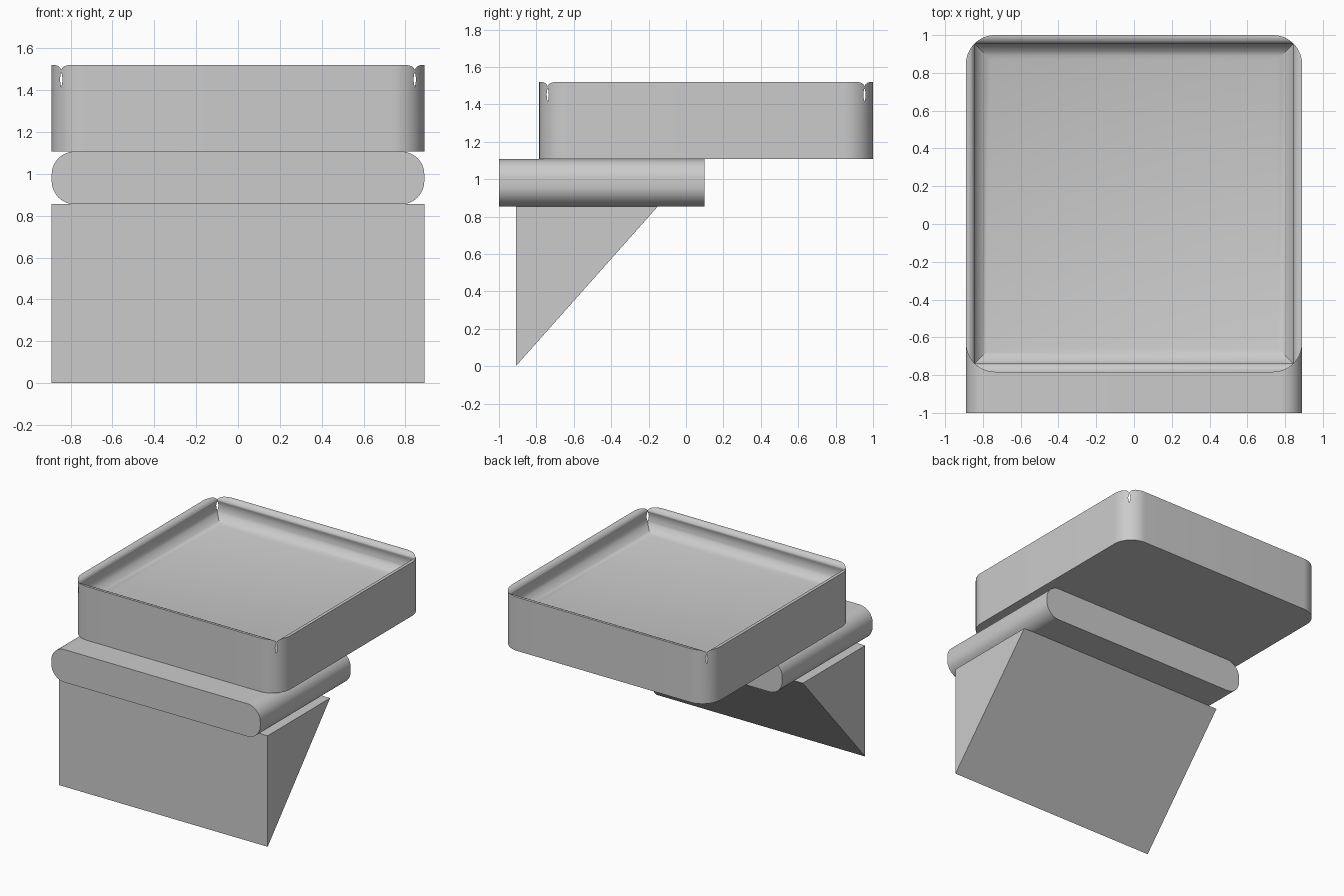
import bpy, math
from math import radians

if "Cube" in bpy.data.objects:
    bpy.data.objects.remove(bpy.data.objects["Cube"])


def make_object(name, verts, faces):
    mesh = bpy.data.meshes.new(name)
    mesh.from_pydata(verts, [], faces)
    mesh.update()
    obj = bpy.data.objects.new(name, mesh)
    bpy.context.collection.objects.link(obj)
    return obj


def loft(name, rings):
    """Skin a stack of equal-length closed rings and cap both ends."""
    n = len(rings[0])
    verts = [p for ring in rings for p in ring]
    faces = [tuple(range(n))[::-1]]
    for k in range(len(rings) - 1):
        for i in range(n):
            j = (i + 1) % n
            faces.append((k * n + i, k * n + j, (k + 1) * n + j, (k + 1) * n + i))
    faces.append(tuple(range((len(rings) - 1) * n, len(rings) * n)))
    return make_object(name, verts, faces)


def rounded_rect(u0, u1, v0, v1, r, steps=12):
    """Counter-clockwise rounded rectangle outline."""
    pts = []
    corners = [(u1 - r, v1 - r), (u0 + r, v1 - r), (u0 + r, v0 + r), (u1 - r, v0 + r)]
    for q, (cu, cv) in enumerate(corners):
        for s in range(steps + 1):
            a = radians(90 * (q + s / steps))
            pts.append((cu + r * math.cos(a), cv + r * math.sin(a)))
    return pts


def smooth(obj, angle):
    bpy.ops.object.select_all(action='DESELECT')
    obj.select_set(True)
    bpy.context.view_layer.objects.active = obj
    bpy.ops.object.shade_smooth_by_angle(angle=radians(angle))


W = 0.89

# Wedge-shaped support below
wedge = [(-0.91, 0.0), (-0.15, 0.855), (-0.91, 0.855)]
loft("wedge_support", [[(x, y, z) for y, z in wedge] for x in (-W, W)])

# Slab with rounded long edges, running front to back
outline = rounded_rect(-W, W, 0.855, 1.107, 0.11)
slab = loft("rounded_slab", [[(x, y, z) for x, z in outline] for y in (0.10, -1.0)])
smooth(slab, 30)

# Tray body with rounded vertical corners
Y0, Y1, TOP = -0.785, 1.0, 1.52
outline = rounded_rect(-W, W, Y0, Y1, 0.155, 16)
tray = loft("tray", [[(x, y, z) for x, y in outline] for z in (1.107, TOP)])

# Mitred cavity: (inset from outer wall, height); its corners break through as slits
profile = [(0.13, 1.35), (0.108, 1.357), (0.086, 1.368), (0.065, 1.385),
           (0.053, 1.40), (0.0455, 1.413), (0.041, 1.435), (0.040, 1.455),
           (0.042, 1.475), (0.0462, 1.488), (0.0455, 1.497), (0.040, 1.507),
           (0.031, 1.515), (0.018, TOP), (0.018, 1.6)]
cutter = loft("cavity_cutter", [
    [(-W + d, Y0 + d, z), (W - d, Y0 + d, z), (W - d, Y1 - d, z), (-W + d, Y1 - d, z)]
    for d, z in profile])
cutter.hide_render = True

cut = tray.modifiers.new("cavity", 'BOOLEAN')
cut.operation = 'DIFFERENCE'
cut.solver = 'EXACT'
cut.object = cutter
bpy.context.view_layer.objects.active = tray
bpy.ops.object.modifier_apply(modifier=cut.name)
bpy.data.objects.remove(cutter, do_unlink=True)
smooth(tray, 32)
